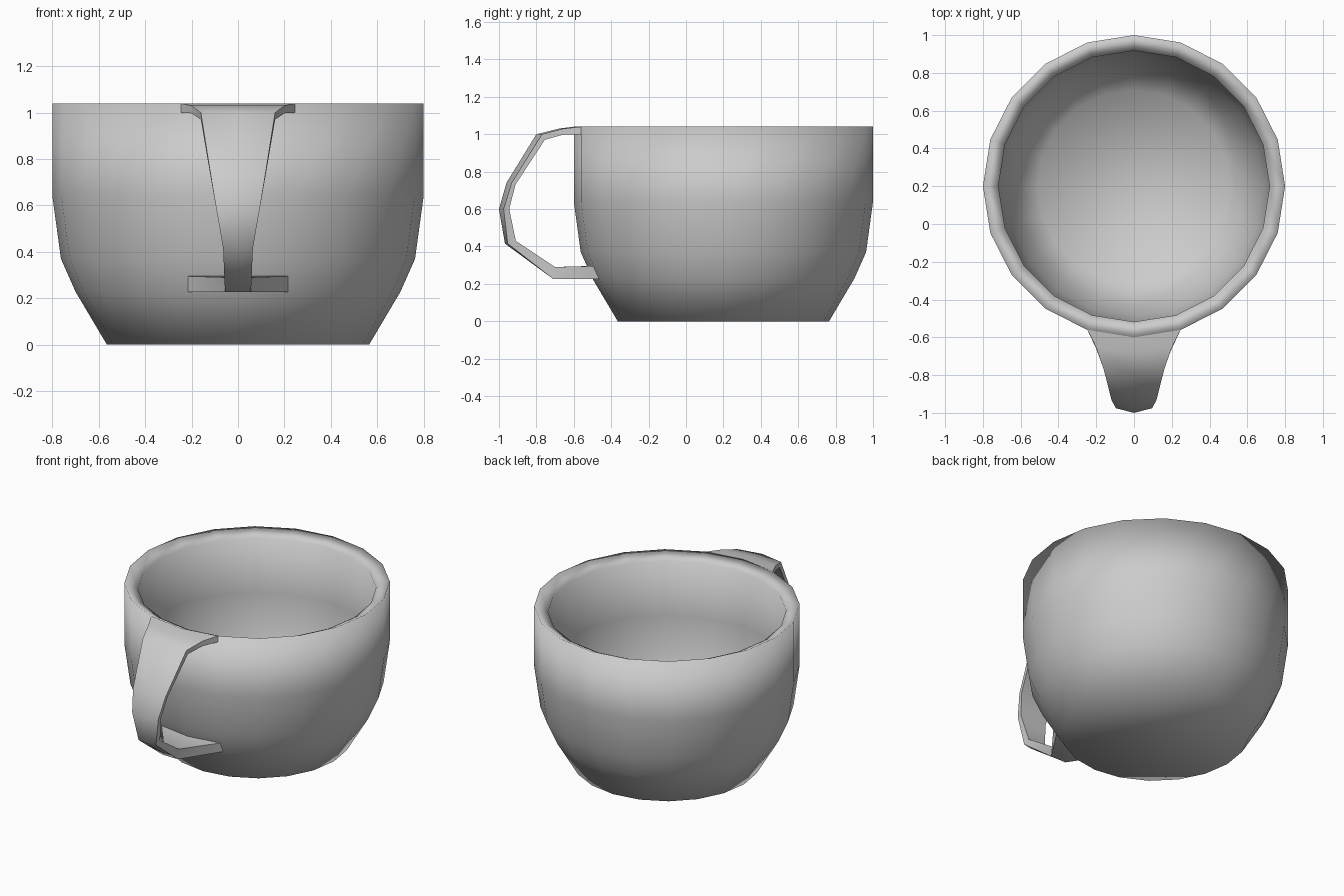
import bpy, bmesh
from math import sin, cos, pi, radians

if "Cube" in bpy.data.objects:
    bpy.data.objects.remove(bpy.data.objects["Cube"])

SIDES = 20
CENTRE_Y = 0.2


def finish(bm, name, angle):
    bmesh.ops.recalc_face_normals(bm, faces=bm.faces)
    mesh = bpy.data.meshes.new(name)
    bm.to_mesh(mesh)
    bm.free()
    ob = bpy.data.objects.new(name, mesh)
    bpy.context.collection.objects.link(ob)
    bpy.ops.object.select_all(action='DESELECT')
    ob.select_set(True)
    bpy.context.view_layer.objects.active = ob
    if angle is None:
        bpy.ops.object.shade_smooth()
    else:
        bpy.ops.object.shade_smooth_by_angle(angle=radians(angle))
    return ob


def loft(rings):
    # Skin a list of closed point rings and cap both ends
    bm = bmesh.new()
    loops = [[bm.verts.new(p) for p in ring] for ring in rings]
    n = len(loops[0])
    for a, b in zip(loops, loops[1:]):
        for i in range(n):
            j = (i + 1) % n
            bm.faces.new((a[i], a[j], b[j], b[i]))
    bm.faces.new(loops[0])
    bm.faces.new(loops[-1])
    return bm


# Cup: outer wall, sloped rim, inner wall as (radius, height)
profile = [(0.565, 0), (0.70, 0.228), (0.763, 0.37), (0.80, 0.64), (0.80, 1.04),
           (0.718, 1.0), (0.718, 0.64), (0.685, 0.40), (0.625, 0.26), (0.51, 0.07)]
rings = []
for r, z in profile:
    angles = [-pi / 2 + 2 * pi * i / SIDES for i in range(SIDES)]
    rings.append([(r * cos(a), CENTRE_Y + r * sin(a), z) for a in angles])
finish(loft(rings), "cup", None)

# Handle stations: outer y, outer z, inner y, inner z, half width,
# setback of the outer side edges, setback of the inner side edges
stations = [
    (-0.600, 1.040, -0.600, 1.000, 0.247, 0.040, 0.040),
    (-0.680, 1.030, -0.680, 0.997, 0.200, 0.025, 0.020),
    (-0.800, 1.000, -0.755, 0.970, 0.160, 0.030, 0.000),
    (-0.960, 0.740, -0.912, 0.730, 0.119, 0.028, 0.000),
    (-1.000, 0.600, -0.945, 0.600, 0.096, 0.025, 0.000),
    (-0.968, 0.415, -0.910, 0.430, 0.064, 0.015, 0.000),
    (-0.710, 0.226, -0.700, 0.290, 0.056, 0.000, 0.000),
    (-0.500, 0.226, -0.530, 0.295, 0.216, 0.035, 0.035),
]
sections = []
for yo, zo, yi, zi, w, do, di in stations:
    sections.append([(-w, yo + do, zo), (0, yo, zo), (w, yo + do, zo),
                     (w, yi + di, zi), (0, yi, zi), (-w, yi + di, zi)])
finish(loft(sections), "handle", 45)
